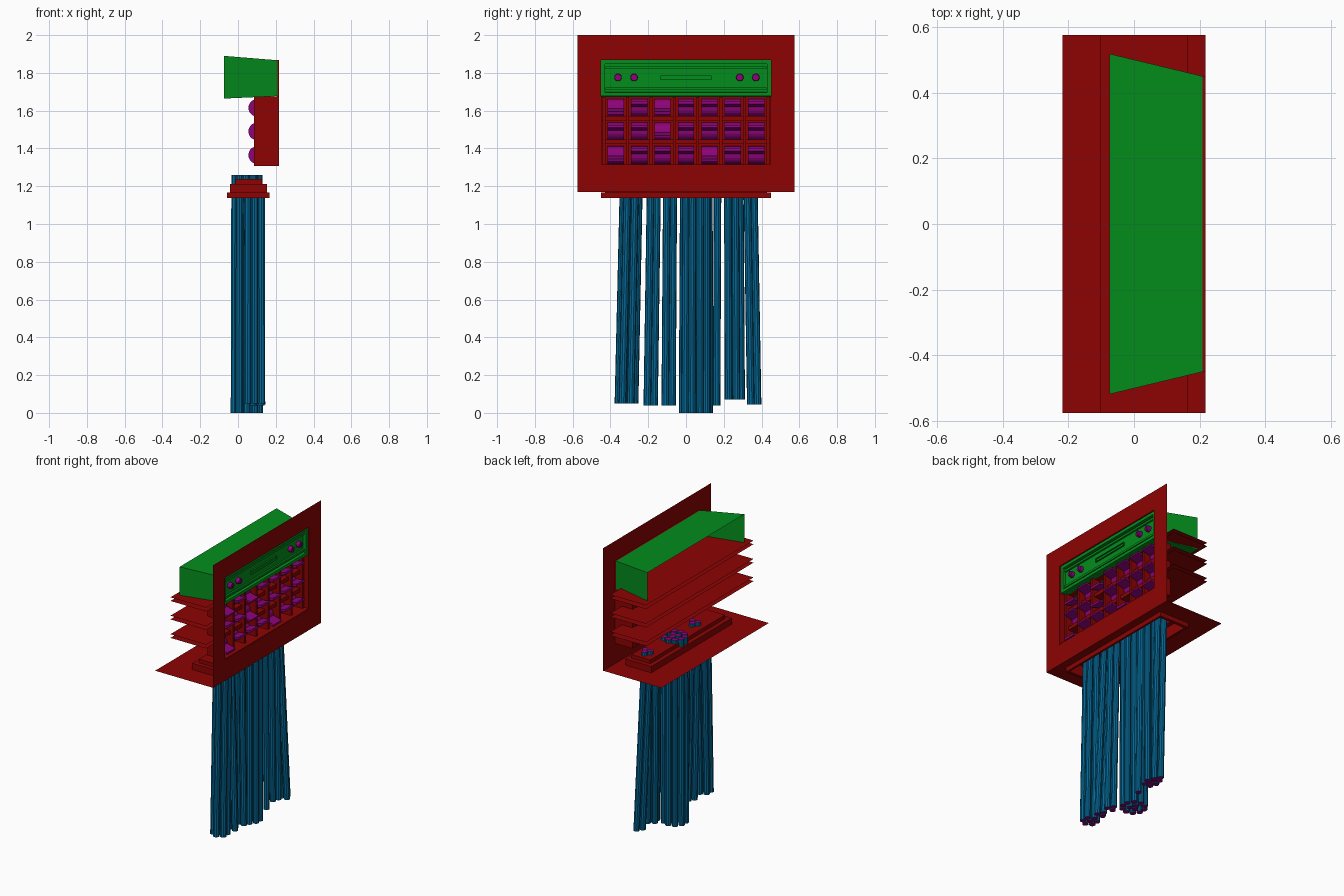
import bpy, bmesh, math
from mathutils import Matrix, Vector

if "Cube" in bpy.data.objects:
    bpy.data.objects.remove(bpy.data.objects["Cube"])


def material(name, rgb):
    m = bpy.data.materials.new(name)
    m.use_nodes = True
    m.diffuse_color = (*rgb, 1)
    m.node_tree.nodes["Principled BSDF"].inputs["Base Color"].default_value = (*rgb, 1)
    return m


RED = material("dark red", (0.27, 0.001, 0.001))
GREEN = material("green", (0.001, 0.27, 0.012))
BLUE = material("blue", (0.001, 0.135, 0.3))
PURPLE = material("purple", (0.27, 0.001, 0.19))


def finish(bm, name, *mats):
    me = bpy.data.meshes.new(name)
    bm.to_mesh(me)
    bm.free()
    ob = bpy.data.objects.new(name, me)
    for m in mats:
        me.materials.append(m)
    bpy.context.collection.objects.link(ob)
    return ob


def box(bm, x0, x1, y0, y1, z0, z1):
    size = Matrix.Diagonal((x1 - x0, y1 - y0, z1 - z0, 1))
    mid = Matrix.Translation(((x0 + x1) / 2, (y0 + y1) / 2, (z0 + z1) / 2))
    return bmesh.ops.create_cube(bm, size=1, matrix=mid @ size)["verts"]


def ring_x(x, y, z0, z1):
    """Upright rectangle at depth x, half width y."""
    return [(x, -y, z0), (x, y, z0), (x, y, z1), (x, -y, z1)]


def ring_z(z, y, x0, x1):
    """Level rectangle at height z, half width y."""
    return [(x0, -y, z), (x1, -y, z), (x1, y, z), (x0, y, z)]


def loft(bm, rings, close=False):
    """Skin a row of rectangles, optionally capping the last one."""
    loops = [[bm.verts.new(p) for p in r] for r in rings]
    for a, b in zip(loops, loops[1:]):
        for i in range(4):
            j = (i + 1) % 4
            bm.faces.new((a[i], a[j], b[j], b[i]))
    if close:
        bm.faces.new(loops[-1])


# Wall panel with a window and a short lip
FRONT = 0.217
bm = bmesh.new()
loft(bm, [ring_x(FRONT, 0.575, 1.17, 2), ring_x(FRONT, 0.45, 1.31, 1.867),
          ring_x(0.207, 0.45, 1.31, 1.867)])
finish(bm, "wall_panel", RED)

# Base sheet with a slot
bm = bmesh.new()
loft(bm, [ring_z(1.17, 0.575, -0.218, FRONT), ring_z(1.17, 0.43, -0.042, 0.153)])
finish(bm, "base_sheet", RED)

# Flange below the sheet, rising into a stepped cap
bm = bmesh.new()
loft(bm, [ring_z(1.167, 0.43, -0.042, 0.153), ring_z(1.167, 0.45, -0.057, 0.167),
          ring_z(1.137, 0.45, -0.057, 0.167), ring_z(1.137, 0.43, -0.042, 0.153),
          ring_z(1.212, 0.43, -0.042, 0.153), ring_z(1.212, 0.4, -0.012, 0.127),
          ring_z(1.237, 0.4, -0.012, 0.127)], close=True)
finish(bm, "cable_inlet", RED)

# Paired thin shelves, with a front strip closing each pair
ROWS = [1.365, 1.49, 1.615]
bm = bmesh.new()
for row in ROWS:
    low, high = row + 0.058, row + 0.083
    for z in (low, high):
        bm.faces.new([bm.verts.new(p) for p in ring_z(z, 0.575, -0.103, 0.165)])
    if row < 1.6:
        bm.faces.new([bm.verts.new(p) for p in ring_x(0.165, 0.45, low, high)])
finish(bm, "shelves", RED)

# Switch rack: fins, floor and back
COLS = [(i - 3) * 0.124 for i in range(7)]
bm = bmesh.new()
for i in range(8):
    y = (i - 3.5) * 0.124
    box(bm, 0.085, 0.185, y - 0.008, y + 0.008, 1.312, 1.673)
for side in (-1, 1):
    box(bm, 0.085, 0.216, side * 0.448 - 0.002, side * 0.448 + 0.002, 1.31, 1.675)
box(bm, 0.085, 0.216, -0.45, 0.45, 1.308, 1.316)
box(bm, 0.085, 0.09, -0.45, 0.45, 1.31, 1.675)
finish(bm, "switch_rack", RED)

# Rocker switches: a drum with a lever tipped up or down
DOWN = {(2, 0), (2, 2), (1, 2), (0, 0), (0, 4)}
turn = Matrix.Rotation(math.pi / 2, 4, "X")
bm = bmesh.new()
for r, z in enumerate(ROWS):
    for c, y in enumerate(COLS):
        here = Matrix.Translation((0.102, y, z))
        bmesh.ops.create_cone(bm, cap_ends=True, segments=20, radius1=0.047,
                              radius2=0.047, depth=0.086, matrix=here @ turn)
        lever = box(bm, 0, 0.11, -0.043, 0.043, -0.007, 0.007)
        angle = 0.25 if (r, c) in DOWN else -0.25
        bmesh.ops.transform(bm, verts=lever,
                            matrix=here @ Matrix.Rotation(angle, 4, "Y"))
finish(bm, "switches", PURPLE)

# Flared housing, open at the back, with a recessed face
bm = bmesh.new()
loft(bm, [ring_x(-0.074, 0.518, 1.664, 1.89), ring_x(0.208, 0.45, 1.677, 1.867),
          ring_x(0.208, 0.43, 1.697, 1.847), ring_x(0.188, 0.429, 1.698, 1.846)], close=True)
finish(bm, "housing", GREEN)

# Raised bars and central slot frame on the housing face
bm = bmesh.new()
for z in (1.716, 1.828):
    box(bm, 0.185, 0.2, -0.425, 0.425, z - 0.007, z + 0.007)
loft(bm, [ring_x(0.188, 0.135, 1.763, 1.787), ring_x(0.198, 0.135, 1.763, 1.787),
          ring_x(0.198, 0.132, 1.766, 1.784), ring_x(0.189, 0.132, 1.766, 1.784)], close=True)
finish(bm, "face_trim", GREEN)

# Knobs
bm = bmesh.new()
for y in (-0.36, -0.275, 0.285, 0.37):
    bmesh.ops.create_cone(bm, cap_ends=True, segments=16, radius1=0.02, radius2=0.018,
                          depth=0.025, matrix=Matrix.Translation((0.2, y, 1.776))
                          @ Matrix.Rotation(math.pi / 2, 4, "Y"))
    box(bm, 0.205, 0.2165, y - 0.003, y + 0.003, 1.76, 1.792)
finish(bm, "knobs", PURPLE)

# Round cable bundles: top (x, y, z), bottom (x, y, z), rings of (count, radius)
R = 0.02
SEVEN, THREE = [(1, 0), (6, 0.043)], [(3, 0.024)]
BUNDLES = [((0.088, -0.29, 1.2), (0.088, -0.315, 0.05), SEVEN),
           ((0.06, -0.175, 1.26), (0.1, -0.193, 0.04), THREE),
           ((0.08, -0.09, 1.2), (0.1, -0.098, 0.04), THREE),
           ((0.047, 0.055, 1.26), (0.047, 0.052, 0), [(3, 0.024), (10, 0.07)]),
           ((0.09, 0.167, 1.2), (0.1, 0.162, 0.04), [(1, 0)]),
           ((0.075, 0.25, 1.2), (0.082, 0.255, 0.07), [(1, 0), (5, 0.037)]),
           ((0.06, 0.335, 1.26), (0.105, 0.355, 0.045), THREE)]


def cable(bm, top, bottom):
    verts = bmesh.ops.create_cone(bm, cap_ends=True, segments=10, radius1=R,
                                  radius2=R, depth=2)["verts"]
    for v in verts:
        v.co = Vector((v.co.x, v.co.y, 0)) + (top if v.co.z > 0 else bottom)


bm = bmesh.new()
for top, bottom, rings in BUNDLES:
    for count, radius in rings:
        for k in range(count):
            a = math.tau * k / count + math.pi / 2
            out = Vector((math.cos(a), math.sin(a), 0)) * radius
            cable(bm, Vector(top) + out * 0.95, Vector(bottom) + out)
bm.normal_update()
for f in bm.faces:
    f.material_index = int(abs(f.normal.z) > 0.9)
finish(bm, "cables", BLUE, PURPLE)
